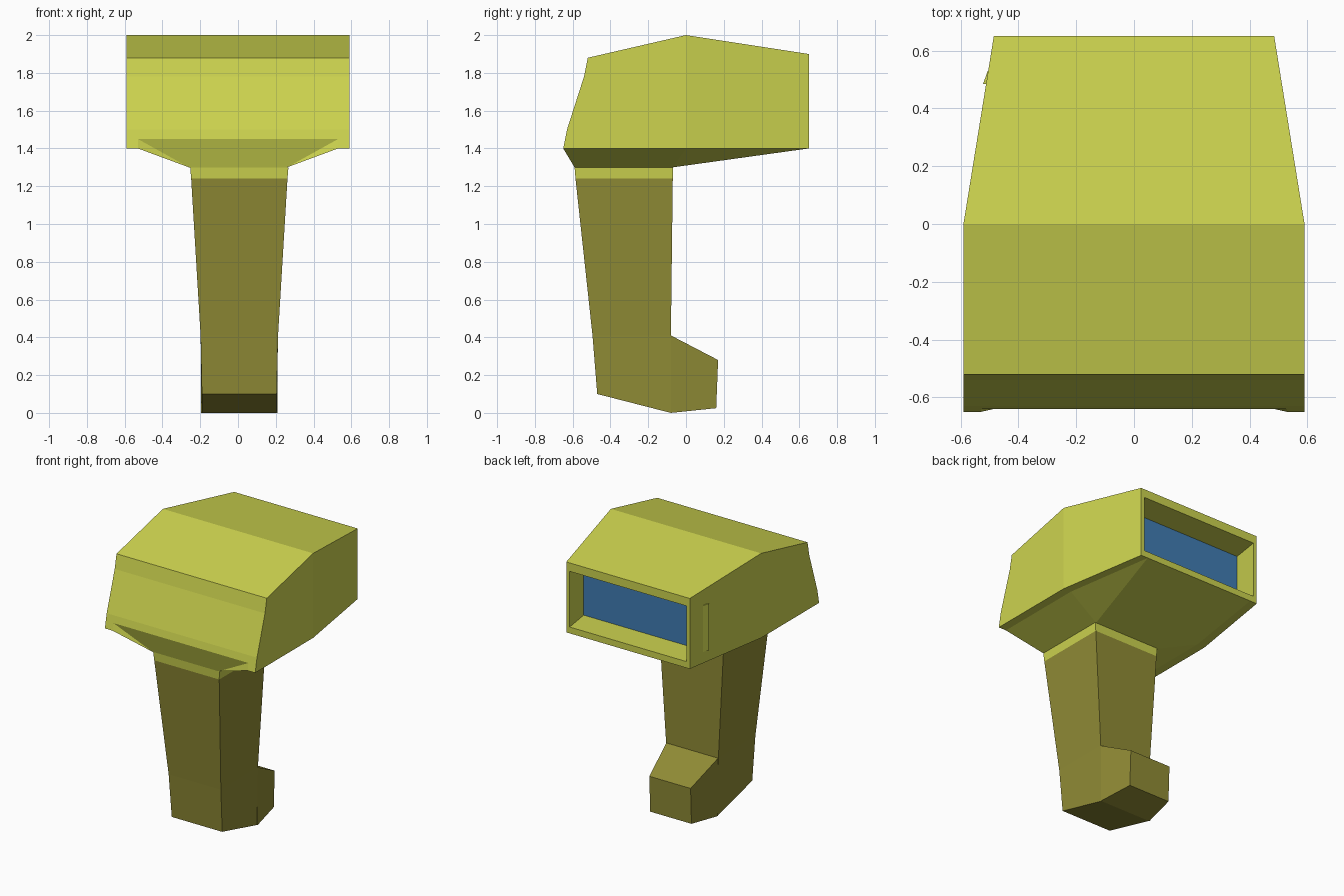
import bpy, bmesh

if "Cube" in bpy.data.objects:
    bpy.data.objects.remove(bpy.data.objects["Cube"])

def material(name, rgb):
    m = bpy.data.materials.new(name)
    m.diffuse_color = (*rgb, 1)
    m.use_nodes = True
    m.node_tree.nodes["Principled BSDF"].inputs["Base Color"].default_value = m.diffuse_color
    return m

YELLOW = material("yellow_casing", (0.61, 0.655, 0.078))
OLIVE = material("olive_grip", (0.28, 0.26, 0.036))
BLUE = material("blue_screen", (0.053, 0.205, 0.45))

def build(name, polys, mat):
    """Weld a list of polygons (each a list of points) into one object."""
    bm = bmesh.new()
    for poly in polys:
        bm.faces.new([bm.verts.new(p) for p in poly])
    bmesh.ops.remove_doubles(bm, verts=bm.verts, dist=1e-4)
    bmesh.ops.recalc_face_normals(bm, faces=bm.faces)
    me = bpy.data.meshes.new(name)
    bm.to_mesh(me)
    bm.free()
    me.materials.append(mat)
    ob = bpy.data.objects.new(name, me)
    bpy.context.collection.objects.link(ob)
    return ob

def flip(poly):
    return [(-x, y, z) for x, y, z in poly]

def both(*polys):
    return [q for p in polys for q in (p, flip(p))]

def across(half):
    """Polygon spanning x from a half outline running along +x."""
    return half + flip(half)[::-1]

def loft(rings, caps=True):
    n = len(rings[0])
    out = [[a[i], a[(i + 1) % n], b[(i + 1) % n], b[i]]
           for a, b in zip(rings, rings[1:]) for i in range(n)]
    return out + ([rings[0], rings[-1]] if caps else [])

# Head: side profile swept across, tapering toward the back
W, WB = 0.59, 0.485
prof = [(-.64, 1.45), (-.63, 1.5), (-.54, 1.78), (-.52, 1.88), (0, 2), (.65, 1.9)]
edge = [(WB if y > 0 else W, y, z) for y, z in prof]
lip, mid, back = (W, -.65, 1.4), (W, 0, 1.4), (WB, .65, 1.4)
lip_in, mid_in, back_in = (.53, -.65, 1.4), (.53, 0, 1.4), (.43, .65, 1.4)
notch, notch_mid = (.53, -.64, 1.45), (.32, -.64, 1.45)
neck_f, neck_b = (.26, -.59, 1.3), (.26, -.07, 1.3)

head = [across([a, b]) for a, b in zip(edge[1:], edge[2:])]
head.append(across([notch_mid, notch, edge[0], edge[1]]))
head += both([lip] + edge[:5] + [mid], [mid, edge[4], edge[5], back])
# Underside funnel, flat rim and front notch
head += both([lip, lip_in, mid_in, mid], [mid, mid_in, back_in, back],
             [lip, lip_in, notch, edge[0]], [lip_in, notch, neck_f],
             [notch, notch_mid, neck_f], [lip_in, neck_f, neck_b, mid_in],
             [mid_in, neck_b, back_in])
head += [across([notch_mid, neck_f]), across([neck_b, back_in]),
         across([neck_f, neck_b])]
# Back rim and recess
lo, hi = 1.445, 1.84
o_lo, o_hi = (.458, .65, lo), (.458, .65, hi)
d_lo, d_hi = (.488, .45, lo), (.488, .45, hi)
head += both([back, edge[5], o_hi, o_lo], [o_lo, o_hi, d_hi, d_lo])
head += [across([edge[5], o_hi]), across([back_in, back, o_lo]),
         across([o_lo, d_lo]), across([o_hi, d_hi]), across([d_lo, d_hi])]
ob = build("head_casing", head, YELLOW)
ob.data.materials.append(BLUE)
# Screen is the back-facing panel at the bottom of the recess
for p in ob.data.polygons:
    if p.normal.y > 0.9 and abs(p.center.y - .45) < .01:
        p.material_index = 1

# Small raised ridge on the left side of the head
tri = [(-.522, .485), (-.506, .53), (-.50, .485)]
build("side_ridge", loft([[(x, y, z) for x, y in tri] for z in (1.48, 1.81)]), YELLOW)

def ring(hw, y0, z0, y1, z1):
    c = .007
    return [(c - hw, y0, z0), (c + hw, y0, z0), (c + hw, y1, z1), (c - hw, y1, z1)]

# Collar and grip
top, seam = ring(.26, -.59, 1.3, -.07, 1.3), ring(.255, -.585, 1.24, -.07, 1.24)
build("neck_collar", loft([top, seam]), YELLOW)
build("grip", loft([seam, ring(.205, -.495, .41, -.08, .41),
                    ring(.198, -.47, .10, -.08, 0)]), OLIVE)
# Foot projecting back from the grip
build("grip_foot", loft([ring(.203, -.08, .41, -.08, 0),
                         ring(.162, .17, .28, .16, .025)]), OLIVE)
